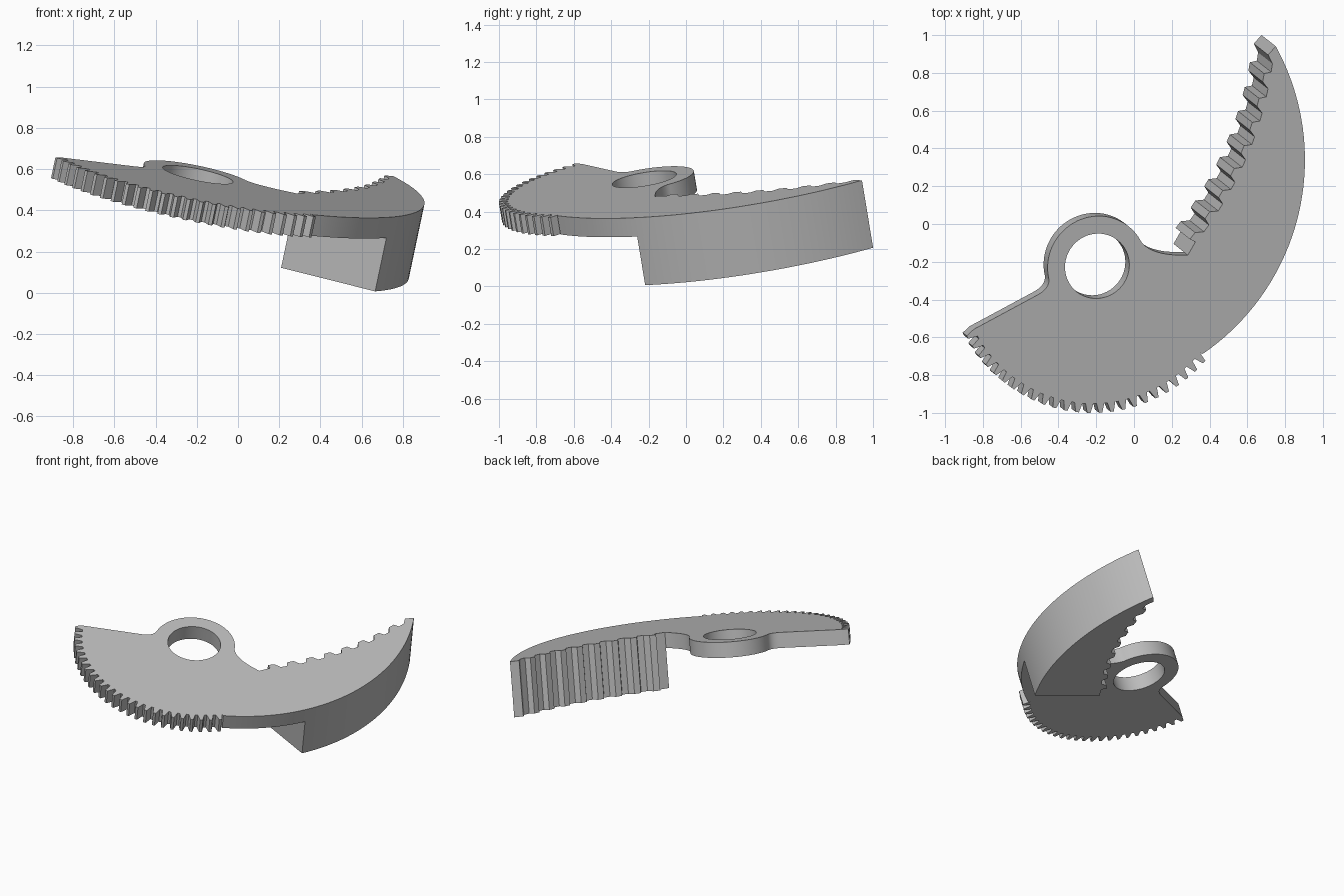
import bpy, bmesh
from math import sin, cos, radians
from mathutils import Vector

cube = bpy.data.objects.get("Cube")
if cube:
    bpy.data.objects.remove(cube)

# Tilted working plane: z = BASE + SX * x + SY * y
BASE, SX, SY = 0.569, -0.2105, 0.166
NORMAL = Vector((-SX, -SY, 1)).normalized()
UPHILL = Vector((SX, SY)).normalized()
LEVEL = Vector((UPHILL.y, -UPHILL.x))
HUB = Vector((-0.195, -0.2225))
PLATE_DEPTH, FULL_DEPTH = 0.104, 0.373

grey = bpy.data.materials.new("plain_grey")
grey.use_nodes = True
colour = (0.5, 0.5, 0.5, 1)
grey.diffuse_color = colour
grey.node_tree.nodes["Principled BSDF"].inputs["Base Color"].default_value = colour


def hub_point(radius, degrees):
    """Point around the hub, a true circle on the tilted plane."""
    a = radians(degrees)
    return HUB + radius * (cos(a) * LEVEL + sin(a) * NORMAL.z * UPHILL)


def lifted(p, depth):
    return Vector((p.x, p.y, BASE + SX * p.x + SY * p.y)) - depth * NORMAL


def prism(name, loops, top, bottom):
    """Fill the loops (outline and holes) and extrude down the plane normal."""
    bm = bmesh.new()
    edges = []
    for loop in loops:
        vs = [bm.verts.new(lifted(p, top)) for p in loop]
        edges += [bm.edges.new((v, vs[i - 1])) for i, v in enumerate(vs)]
    bmesh.ops.triangle_fill(bm, edges=edges, use_beauty=True)
    caps = bm.faces[:]
    new = bmesh.ops.extrude_face_region(bm, geom=caps, use_keep_orig=True)["geom"]
    moved = [v for v in new if isinstance(v, bmesh.types.BMVert)]
    bmesh.ops.translate(bm, verts=moved, vec=NORMAL * (top - bottom))
    bmesh.ops.recalc_face_normals(bm, faces=bm.faces[:])
    mesh = bpy.data.meshes.new(name)
    bm.to_mesh(mesh)
    bm.free()
    mesh.materials.append(grey)
    obj = bpy.data.objects.new(name, mesh)
    bpy.context.collection.objects.link(obj)
    bpy.ops.object.select_all(action="DESELECT")
    obj.select_set(True)
    bpy.context.view_layer.objects.active = obj
    bpy.ops.object.shade_smooth_by_angle(angle=radians(25))
    return obj


def bezier(a, b, c, steps=8):
    a, b, c = Vector(a), Vector(b), Vector(c)
    return [a.lerp(b, i / steps).lerp(b.lerp(c, i / steps), i / steps)
            for i in range(steps + 1)]


# Fine gear teeth on the outer sector
TEETH, FIRST, LAST = 25, 156.3, 266.5
pitch = (LAST - FIRST) / (TEETH - 1)
gear = []
for i in range(TEETH):
    for off, r in ((-0.36, 0.738), (-0.14, 0.788), (0.14, 0.788), (0.36, 0.738)):
        gear.append(hub_point(r, FIRST + (i + off) * pitch))

# Smooth outer arc from the gear to the horn tip
def outer(degrees):
    a = radians(degrees)
    return Vector((-0.342 + 1.247 * cos(a), 0.34 + 1.247 * sin(a)))

STEP_ANGLE = -29.7
lower_arc = [outer(-55.5 + (STEP_ANGLE + 55.5) * i / 12) for i in range(12)]
upper_arc = [outer(STEP_ANGLE + (28.8 - STEP_ANGLE) * i / 28) for i in range(29)]

# Coarse teeth along the inner curve, from horn tip to notch
start, end = Vector((0.735, 0.865)), Vector((0.325, -0.10))
side = Vector((start.y - end.y, end.x - start.x)).normalized()
RACK = 8
rack = [Vector((0.71, 0.895))]
for i in range(RACK):
    for off, rise in ((0.12, 0), (0.45, 0), (0.62, 0.036), (0.95, 0.036)):
        t = (i + off) / RACK
        rack.append(start.lerp(end, t) + side * (0.29 * t * (1 - t) - rise))
rack += [Vector((0.325, -0.095)), Vector((0.285, -0.165))]

# Notch, hub rim and straight left edge
notch = bezier((0.25, -0.165), (0.10, -0.165), hub_point(0.268, -25))
rim = [hub_point(0.268, -22 + 160 * i / 36) for i in range(37)]
fillet = bezier(hub_point(0.268, 142), (-0.445, -0.335), (-0.50, -0.37), 5)

plate = gear + lower_arc + upper_arc + rack + notch + rim + fillet
bore = [hub_point(0.174, 360 * i / 56) for i in range(56)]

prism("sector_plate", [plate, bore], 0, PLATE_DEPTH)
prism("thick_toothed_horn", [upper_arc + rack], PLATE_DEPTH, FULL_DEPTH)
